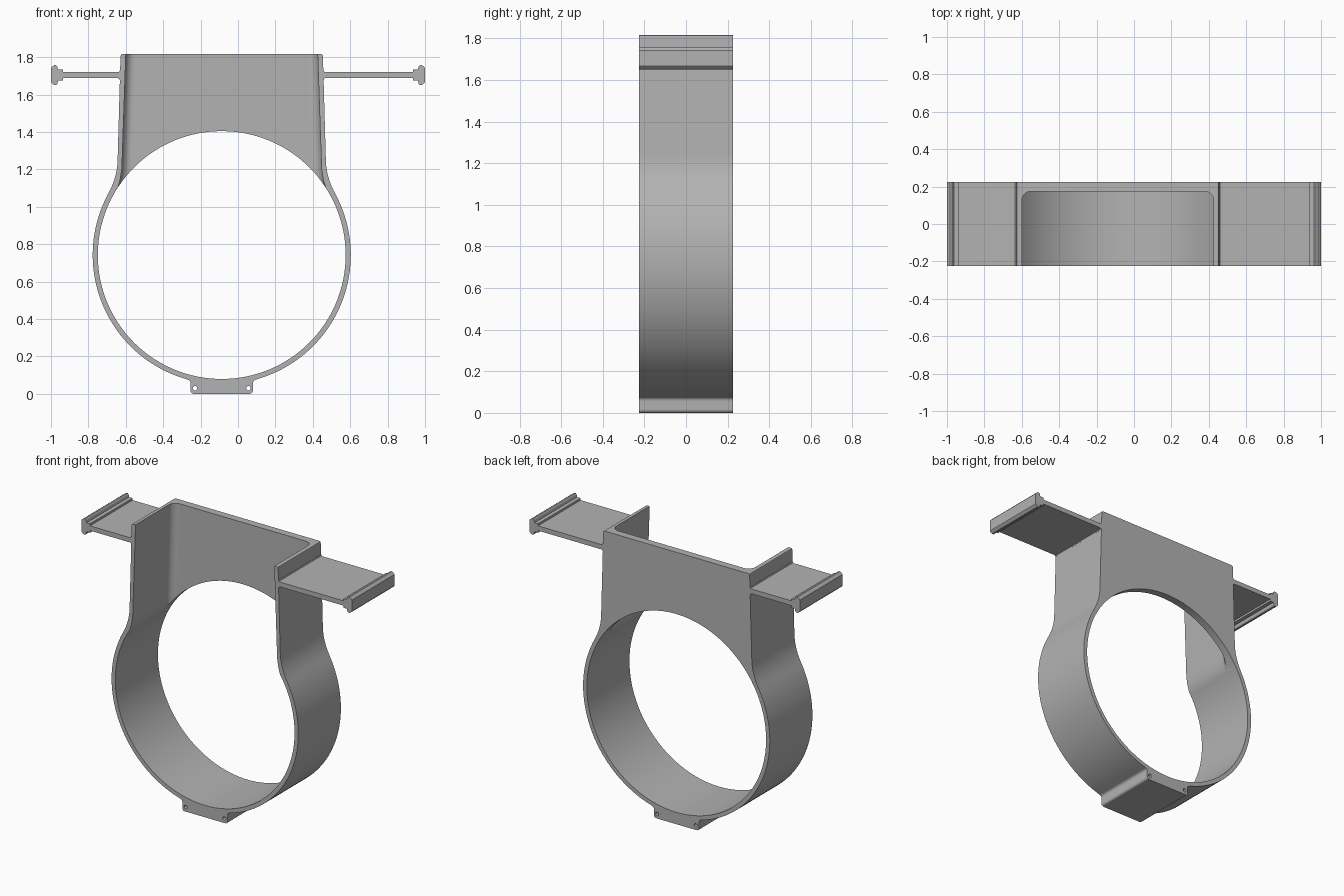
import bpy, bmesh, math
from mathutils import Vector

if "Cube" in bpy.data.objects:
    bpy.data.objects.remove(bpy.data.objects["Cube"], do_unlink=True)

CX, CZ = -0.087, 0.742        # ring centre
R_OUT, R_IN = 0.69, 0.6625    # ring radii
DEPTH = 0.225                 # half depth
TOP = 1.817

grey = bpy.data.materials.new("Plain Grey")
grey.use_nodes = True
grey.diffuse_color = (0.45, 0.45, 0.45, 1)
grey.node_tree.nodes["Principled BSDF"].inputs["Base Color"].default_value = (0.45, 0.45, 0.45, 1)


def prism(name, pts, y0, y1, round_back=0.0):
    """Extrude an (x, z) outline along y; optionally round the steep edges at y1."""
    bm = bmesh.new()
    face = bm.faces.new([bm.verts.new((x, y0, z)) for x, z in pts])
    new = bmesh.ops.extrude_face_region(bm, geom=[face])["geom"]
    for v in new:
        if isinstance(v, bmesh.types.BMVert):
            v.co.y = y1
    if round_back:
        edges = []
        for e in bm.edges:
            a, b = (v.co for v in e.verts)
            if abs(a.y - y1) < 1e-5 and abs(b.y - y1) < 1e-5 and abs(a.z - b.z) > 1e-4:
                edges.append(e)
        bmesh.ops.bevel(bm, geom=edges, offset=round_back, segments=8,
                        profile=0.5, affect='EDGES')
    bmesh.ops.recalc_face_normals(bm, faces=bm.faces)
    mesh = bpy.data.meshes.new(name)
    bm.to_mesh(mesh)
    bm.free()
    mesh.materials.append(grey)
    obj = bpy.data.objects.new(name, mesh)
    bpy.context.collection.objects.link(obj)
    return obj


def circle(x, z, r, n):
    return [(x + r * math.cos(2 * math.pi * i / n), z + r * math.sin(2 * math.pi * i / n))
            for i in range(n)]


def bezier(a, b, c, n):
    a, b, c = Vector(a), Vector(b), Vector(c)
    return [tuple(a * (1 - t) ** 2 + b * 2 * t * (1 - t) + c * t * t)
            for t in (i / n for i in range(n + 1))]


def mirrored(half):
    """Close a half outline (offset from the ring axis, z) across the ring axis."""
    return [(CX + d, z) for d, z in half] + [(CX - d, z) for d, z in reversed(half)]


def select_only(obj):
    bpy.ops.object.select_all(action='DESELECT')
    obj.select_set(True)
    bpy.context.view_layer.objects.active = obj


def finish(obj):
    select_only(obj)
    bpy.ops.object.shade_smooth_by_angle(angle=math.radians(30))
    mod = obj.modifiers.new("Even shading", 'WEIGHTED_NORMAL')
    mod.keep_sharp = True


def cut(obj, cutter):
    mod = obj.modifiers.new("Cut", 'BOOLEAN')
    mod.operation, mod.solver, mod.object = 'DIFFERENCE', 'EXACT', cutter
    select_only(obj)
    bpy.ops.object.modifier_apply(modifier=mod.name)
    bpy.data.objects.remove(cutter, do_unlink=True)


# Body outline: upright wall, blend into the ring, ring, then the foot
a0, a1 = math.radians(28.5), math.radians(-73.5)
half = [(0.531, TOP), (0.538, TOP - 0.003), (0.541, TOP - 0.01)]
ring_start = (R_OUT * math.cos(a0), CZ + R_OUT * math.sin(a0))
half += bezier((0.557, 1.24), (0.561, 1.155), ring_start, 10)
steps = 40
half += [(R_OUT * math.cos(a), CZ + R_OUT * math.sin(a))
         for a in (a0 + (a1 - a0) * i / steps for i in range(1, steps + 1))]
half += bezier((0.186, 0.077), (0.167, 0.074), (0.167, 0.055), 5)
half += bezier((0.167, 0.02), (0.167, 0.0), (0.147, 0.0), 5)
body = prism("collar_body", mirrored(half), -DEPTH, DEPTH)

# Round opening, front pocket between the walls, and pin holes in the foot
cut(body, prism("opening_cutter", circle(CX, CZ, R_IN, 128), -0.4, 0.4))
pocket = [(0.510, 1.9), (0.534, 1.2), (0.543, 1.145), (0.556, 1.1), (0.5, 0.95)]
cut(body, prism("pocket_cutter", mirrored(pocket), -0.4, 0.175, round_back=0.05))
for side in (-1, 1):
    cut(body, prism("pin_cutter", circle(CX + side * 0.143, 0.03, 0.012, 16), -0.4, 0.4))
finish(body)

# Side arms, each ending in a flanged lip
ARM_Z = 1.704
for name, side, root in (("left_arm", 1, 0.456), ("right_arm", -1, 0.63)):
    upper = [(root - 0.012, 0.026), (root + 0.002, 0.026), (root + 0.005, 0.019),
             (root + 0.012, 0.016), (0.936, 0.016), (0.936, 0.03), (0.962, 0.03),
             (0.966, 0.047), (0.972, 0.053), (0.983, 0.053), (0.994, 0.045), (1.0, 0.037)]
    outline = [(side * x, ARM_Z + h) for x, h in upper]
    outline += [(side * x, ARM_Z - h) for x, h in reversed(upper)]
    finish(prism(name, outline, -DEPTH, DEPTH))
